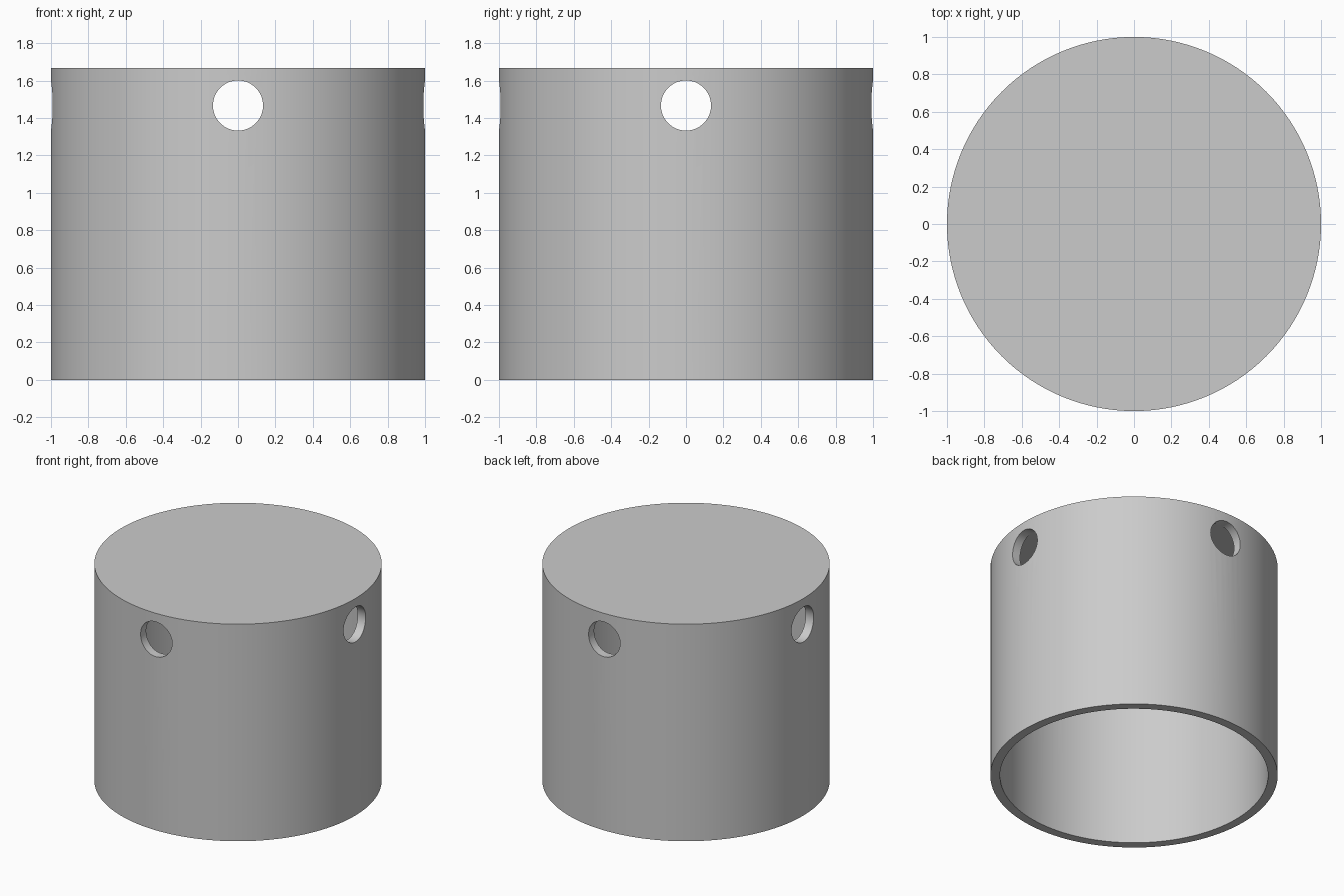
import bpy
import bmesh
from math import radians, pi
from mathutils import Matrix

RADIUS, INNER, HEIGHT = 1.0, 0.933, 1.667
UNDERSIDE = 1.602            # inner face of the closed top
HOLE_R, HOLE_Z = 0.134, 1.467

if "Cube" in bpy.data.objects:
    bpy.data.objects.remove(bpy.data.objects["Cube"], do_unlink=True)

grey = bpy.data.materials.new("plain_grey")
grey.use_nodes = True
colour = (0.6, 0.6, 0.6, 1)
grey.diffuse_color = colour
grey.node_tree.nodes["Principled BSDF"].inputs["Base Color"].default_value = colour


def cylinder(name, radius, depth, centre, sides, tilt=Matrix()):
    """Add a capped cylinder, optionally tilted onto its side."""
    bm = bmesh.new()
    bmesh.ops.create_cone(bm, cap_ends=True, segments=sides, radius1=radius,
                          radius2=radius, depth=depth,
                          matrix=Matrix.Translation(centre) @ tilt)
    mesh = bpy.data.meshes.new(name)
    bm.to_mesh(mesh)
    bm.free()
    mesh.materials.append(grey)
    obj = bpy.data.objects.new(name, mesh)
    bpy.context.collection.objects.link(obj)
    return obj


# Solid outer body, closed at the top
cap = cylinder("cap_body", RADIUS, HEIGHT, (0, 0, HEIGHT / 2), 128)

# Cutters: the hollow open at the bottom, and two crossing round holes
cutters = [
    cylinder("hollow_cutter", INNER, UNDERSIDE + 0.2, (0, 0, UNDERSIDE / 2 - 0.1), 128),
    cylinder("side_hole_cutter", HOLE_R, 3, (0, 0, HOLE_Z), 64, Matrix.Rotation(pi / 2, 4, "Y")),
    cylinder("front_hole_cutter", HOLE_R, 3, (0, 0, HOLE_Z), 64, Matrix.Rotation(pi / 2, 4, "X")),
]

bpy.ops.object.select_all(action="DESELECT")
bpy.context.view_layer.objects.active = cap
cap.select_set(True)
for cutter in cutters:
    cutter.hide_render = True
    cut = cap.modifiers.new(cutter.name, "BOOLEAN")
    cut.operation = "DIFFERENCE"
    cut.solver = "EXACT"
    cut.object = cutter
    bpy.ops.object.modifier_apply(modifier=cut.name)
    bpy.data.objects.remove(cutter, do_unlink=True)

bpy.ops.object.shade_smooth_by_angle(angle=radians(30))
